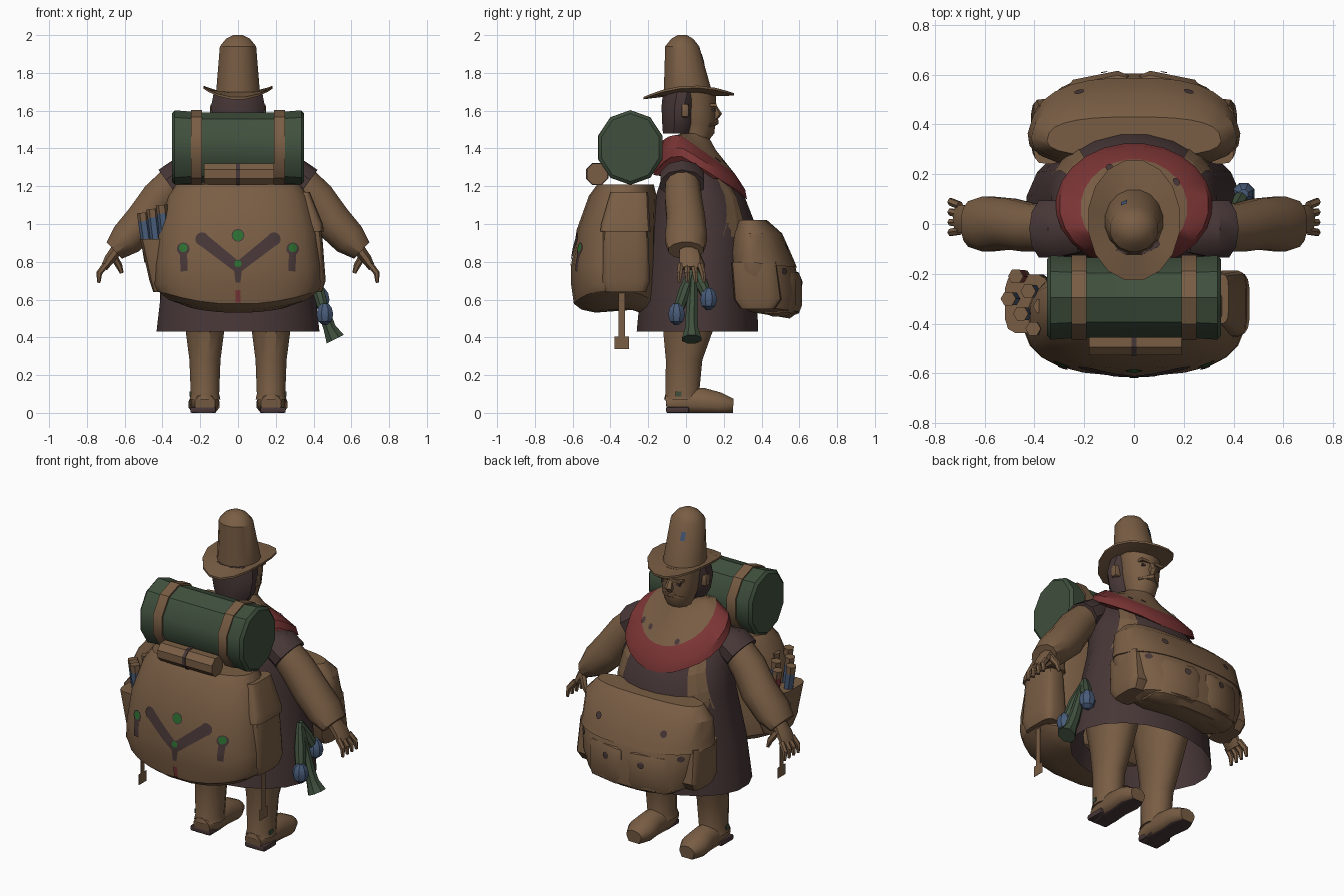
import bpy, bmesh, math
from mathutils import Vector
from mathutils.bvhtree import BVHTree

if "Cube" in bpy.data.objects:
    bpy.data.objects.remove(bpy.data.objects["Cube"])


def material(name, *rgb):
    m = bpy.data.materials.new(name)
    m.use_nodes = True
    m.diffuse_color = (*rgb, 1)
    m.node_tree.nodes["Principled BSDF"].inputs["Base Color"].default_value = (*rgb, 1)
    return m


BROWN = material("leather brown", .19, .11, .058)
DARK = material("dark plum", .064, .038, .038)
RED = material("scarf red", .2, .035, .035)
GREEN = material("moss green", .05, .08, .047)
BLUE = material("slate blue", .065, .105, .19)
BRIGHT = material("button green", .025, .16, .03)
X, Y, Z = Vector((1, 0, 0)), Vector((0, 1, 0)), Vector((0, 0, 1))


def finish(name, bm, mats, angle=35):
    bmesh.ops.recalc_face_normals(bm, faces=bm.faces)
    me = bpy.data.meshes.new(name)
    bm.to_mesh(me)
    bm.free()
    for m in mats:
        me.materials.append(m)
    ob = bpy.data.objects.new(name, me)
    bpy.context.collection.objects.link(ob)
    bpy.ops.object.select_all(action="DESELECT")
    bpy.context.view_layer.objects.active = ob
    ob.select_set(True)
    bpy.ops.object.shade_smooth_by_angle(angle=math.radians(angle))
    return ob


def skin(name, rings, mats, bands=None):
    """Bridge rings of points; bands gives a material index per step."""
    bm = bmesh.new()
    loops = [[bm.verts.new(p) for p in r] for r in rings]
    n = len(loops[0])
    for k, (a, b) in enumerate(zip(loops, loops[1:])):
        for i in range(n):
            j = (i + 1) % n
            f = bm.faces.new((a[i], a[j], b[j], b[i]))
            f.material_index = bands[k] if bands else 0
    bm.faces.new(loops[0]).material_index = bands[0] if bands else 0
    bm.faces.new(loops[-1]).material_index = bands[-1] if bands else 0
    return finish(name, bm, mats)


def unit(n, p=2):
    for i in range(n):
        a = 2 * math.pi * (i + .5) / n
        c, s = math.cos(a), math.sin(a)
        yield math.copysign(abs(c) ** (2 / p), c), math.copysign(abs(s) ** (2 / p), s)


def loft(name, mats, rings, n=16, p=2, bands=None, cx=0):
    """Upright body; each ring is z, centre y, x radius, y radius, tilt, x shift."""
    out = []
    for z, cy, rx, ry, *extra in rings:
        tilt, dx = (extra + [0, 0])[:2]
        out.append([(cx + dx + rx * c, cy + ry * s, z + tilt * s) for c, s in unit(n, p)])
    return skin(name, out, mats, bands)


def tube(name, mats, path, radii, ref=Y, n=10, bands=None):
    """Sweep along a path; each radius pair is (along ref, across ref)."""
    pts, out = [Vector(p) for p in path], []
    for i, q in enumerate(pts):
        d = (pts[min(i + 1, len(pts) - 1)] - pts[max(i - 1, 0)]).normalized()
        side = d.cross(ref).normalized()
        u = side.cross(d)
        a, b = radii[i] if isinstance(radii[i], tuple) else (radii[i], radii[i])
        out.append([q + u * a * c + side * b * s for c, s in unit(n)])
    return skin(name, out, mats, bands)


def box(name, mat, centre, size, bevel=0):
    bm = bmesh.new()
    bmesh.ops.create_cube(bm, size=1)
    for v in bm.verts:
        v.co = Vector(centre) + Vector([a * b for a, b in zip(v.co, size)])
    if bevel:
        bmesh.ops.bevel(bm, geom=bm.edges[:], offset=bevel, segments=2, affect="EDGES", profile=.5)
    return finish(name, bm, [mat])


def decal(name, mat, target, rows, side, lift):
    """Thin plate: rows of points projected along y onto a surface."""
    me = target.data
    tree = BVHTree.FromPolygons([v.co for v in me.vertices], [f.vertices[:] for f in me.polygons])
    bm = bmesh.new()
    grid = [[bm.verts.new((tree.ray_cast(p + Y * side * 2, -Y * side)[0] or p) + Y * side * lift) for p in r]
            for r in rows]
    for a, b in zip(grid, grid[1:]):
        for i in range(len(a) - 1):
            f = bm.faces.new((a[i], a[i + 1], b[i + 1], b[i]))
            f.normal_update()
            if f.normal.y * side < 0:
                f.normal_flip()
    me = bpy.data.meshes.new(name)
    bm.to_mesh(me)
    bm.free()
    me.materials.append(mat)
    bpy.context.collection.objects.link(bpy.data.objects.new(name, me))


def ribbon(name, mat, target, start, end, width, side, flare=1):
    a, b = Vector((start[0], 0, start[1])), Vector((end[0], 0, end[1]))
    off = (b - a).cross(Y).normalized() * width / 2
    decal(name, mat, target, [[a.lerp(b, k / 6) + off * t * (1 + (flare - 1) * k / 6) for t in (-1, 0, 1)]
                              for k in range(7)], side, .006)


def dot(name, mat, target, x, z, r, side, lift=.008):
    rows = []
    for k in range(7):
        a = math.pi * (k + .3) / 6.6
        rows.append([Vector((x + r * t * math.sin(a), 0, z + r * math.cos(a))) for t in (-1, 0, 1)])
    decal(name, mat, target, rows, side, lift)


# Robe hollow below the hem, scarf with a dipped front, collar
robe = loft("robe", [DARK], [(.72, .07, .37, .28), (.43, .06, .437, .325), (.7, .07, .405, .31), (1, .09, .35, .28),
                             (1.14, .075, .335, .24), (1.28, .05, .285, .17), (1.33, .03, .22, .13)], 20)
scarf = loft("scarf_and_collar", [RED, BROWN], [(1.30, .075, .315, .25, -.155), (1.345, .075, .3, .24, -.15),
             (1.405, .065, .215, .195, -.14), (1.45, .03, .13, .13, -.06), (1.48, .02, .08, .09)],
             24, bands=[0, 0, 1, 1])
for v in scarf.data.vertices:
    v.co.z -= 6.5 * min(v.co.y, 0) ** 2 + .3 * max(v.co.y - .27, 0)
for x, z in ((.1, 1.33), (-.1, 1.3), (.17, 1.34)):
    dot("collar_stud", DARK, scarf, x, z, .014, 1)

# Head, hair and face
loft("head", [BROWN], [(1.43, .02, .09, .09), (1.48, .06, .08, .09), (1.53, .055, .1, .1),
                       (1.6, .05, .11, .11), (1.7, .04, .12, .12)], 14)
loft("hair", [DARK], [(1.48, -.045, .1, .08), (1.53, -.037, .13, .092), (1.62, -.035, .148, .098),
                      (1.7, -.02, .132, .105)], 12)
tube("nose", [BROWN], [(0, .14, 1.64), (0, .165, 1.58), (0, .15, 1.555)], [.012, .026, .015], X, 6)
tube("moustache", [BROWN], [(-.07, .12, 1.52), (0, .155, 1.54), (.07, .12, 1.52)], [.008, .02, .008], Y, 6)
for s, tag in ((1, "left"), (-1, "right")):
    box(tag + "_ear", BROWN, (s * .122, -.005, 1.6), (.05, .04, .07), .01)
    box(tag + "_eye", DARK, (s * .045, .141, 1.605), (.035, .02, .014))
    box(tag + "_brow", BROWN, (s * .047, .141, 1.63), (.06, .04, .016))

# Hat with the brim curled up at the sides
hat = loft("hat", [BROWN], [(1.675, .01, .1, .11), (1.668, .015, .187, .245, .01), (1.68, .015, .187, .245, .01),
           (1.7, .01, .118, .13), (1.94, -.02, .098, .092), (1.98, -.02, .065, .06), (2, -.02, .025, .025)], 16)
for v in hat.data.vertices:
    if v.co.z < 1.695:
        v.co.z += 1.5 * v.co.x ** 2
ribbon("hat_patch", BLUE, hat, (-.04, 1.9), (-.04, 1.85), .025, 1)

for s, tag in ((1, "left"), (-1, "right")):
    # Arms with dark shoulder caps
    tube(tag + "_shoulder_cap", [DARK], [(s * .22, -.02, 1.27), (s * .31, -.02, 1.25), (s * .365, -.02, 1.21)],
         [(.1, .06), (.12, .095), (.12, .095)])
    tube(tag + "_sleeve", [BROWN], [(s * .31, -.02, 1.25), (s * .415, -.015, 1.14), (s * .495, 0, 1.02),
         (s * .59, 0, .92), (s * .655, 0, .86)], [.09, .1, .105, (.115, .095), (.095, .062)], n=12)
    tube(tag + "_palm", [BROWN], [(s * .63, .01, .88), (s * .68, .02, .815), (s * .71, .02, .765)],
         [(.05, .035), (.06, .03), (.06, .02)], n=8)
    for k in range(4):
        y = -.028 + k * .034
        tube(f"{tag}_finger_{k + 1}", [BROWN], [(s * .7, y, .785), (s * .735, y * 1.2, .74), (s * .737, y * 1.3, .69)],
             [.017, .016, .009], n=6)
    tube(tag + "_thumb", [BROWN], [(s * .66, .06, .83), (s * .63, .085, .78), (s * .615, .085, .74)],
         [.02, .018, .01], n=6)

    # Legs and shoes with dark soles
    loft(tag + "_leg", [BROWN], [(.07, -.02, .085, .1), (.1, -.02, .078, .092), (.28, -.01, .085, .1),
         (.43, .01, .105, .135), (.73, .03, .16, .2)], 12, cx=s * .175)
    shoe = tube(tag + "_shoe", [BROWN, DARK], [(s * .175, -.105, .05), (s * .175, -.02, .06), (s * .178, .09, .055),
                (s * .18, .18, .045), (s * .18, .25, .04)],
                [(.055, .05), (.075, .08), (.07, .08), (.085, .065), (.05, .035)], X, 12)
    for v in shoe.data.vertices:
        v.co.z = 0 if v.co.z < .022 else v.co.z
    for f in shoe.data.polygons:
        f.material_index = int(f.normal.z < -.6)
    box(tag + "_heel", DARK, (s * .185, -.045, .016), (.135, .12, .032), .008)
    box(tag + "_boot_rivet", GREEN, (s * .253, -.04, .1), (.008, .03, .025))

    # Shoulder strap, hanging tool
    ribbon(tag + "_strap", BROWN, robe, (s * .215, 1.25), (s * .285, .93), .065, 1, 1.5)
    box(tag + "_tool_handle", BROWN, (s * .41, -.34, .53), (.002, .035, .26))
    box(tag + "_tool_blade", BROWN, (s * .41, -.34, .372), (.002, .075, .065))

# Backpack with a sagging bottom
pack = loft("backpack", [BROWN], [(.53, -.36, .24, .12), (.545, -.37, .37, .185), (.575, -.38, .43, .215),
            (.68, -.385, .445, .225), (.78, -.385, .44, .225), (.97, -.37, .42, .21), (1.15, -.335, .37, .18),
            (1.21, -.32, .33, .15)], 24, 2.5)
for v in pack.data.vertices:
    if v.co.z < .6:
        v.co.z += .4 * v.co.x ** 2
loft("pack_side_pocket", [BROWN], [(.64, -.32, .06, .11), (.7, -.32, .08, .13), (.96, -.32, .06, .12)],
     16, 4, cx=.385)
loft("pack_side_flap", [BROWN], [(.96, -.32, .07, .135), (1.0, -.32, .065, .13), (1.17, -.3, .04, .1, 0, -.045)],
     16, 4, cx=.385)
for s in (1, -1):
    ribbon("pack_chevron", DARK, pack, (0, .77), (s * .19, .92), .055, -1, 1.2)
    dot("chevron_end", DARK, pack, s * .19, .92, .036, -1, .006)
    ribbon("pack_buckle_strap", DARK, pack, (s * .29, .87), (s * .285, .75), .038, -1)
    dot("buckle", DARK, pack, s * .29, .868, .034, -1, .007)
    dot("buckle_button", BRIGHT, pack, s * .29, .874, .023, -1, .0095)
ribbon("chevron_tail", DARK, pack, (0, .79), (0, .69), .05, -1, .5)
ribbon("pack_tab", RED, pack, (0, .65), (0, .585), .026, -1)
dot("upper_button_rim", DARK, pack, 0, .94, .034, -1, .006)
dot("upper_button", BRIGHT, pack, 0, .94, .029, -1)
dot("lower_button", BRIGHT, pack, 0, .79, .019, -1, .0095)

# Bedroll with two straps and a small roll below it
ends = (-.35, -.335, -.2, .2, .335, .35)
tube("bedroll", [GREEN], [(x, -.295, 1.405) for x in ends],
     [(.16, .18), (.178, .197), (.168, .186), (.168, .186), (.178, .197), (.16, .18)], n=10)
for s in (1, -1):
    tube("bedroll_strap", [BROWN], [(s * .19, -.295, 1.405), (s * .25, -.295, 1.405)], [(.18, .198)] * 2, n=10)
tube("small_roll", [BROWN], [(-.18, -.47, 1.265), (.19, -.47, 1.265)], [.06] * 2, n=8)
tube("small_roll_strap", [DARK], [(-.01, -.47, 1.265), (.01, -.47, 1.265)], [.064] * 2, n=8)

# Scroll holder and scrolls
loft("scroll_holder", [BROWN], [(.64, -.32, .05, .1), (.7, -.32, .07, .12), (.92, -.32, .09, .12, 0, -.03)],
     12, 4, cx=-.4)
for k in range(6):
    x, y, top = -.4 - .05 * (k % 3) + .03 * (k // 3), -.42 + .06 * (k % 3) + .09 * (k // 3), 1.1 - .02 * (k % 3)
    tube(f"scroll_{k + 1}", [BROWN, RED if k == 5 else BLUE],
         [(x + .03, y, .8), (x + .015, y, .91), (x, y, top - .045), (x - .005, y, top)],
         [.026, .029, .029, .031], n=6, bands=[0, 1, 0])

# Front satchel: body and flap narrowing forward, pockets and studs
bag = loft("satchel", [BROWN], [(.52, .43, .28, .12, -.02), (.56, .43, .38, .17, -.025), (.64, .42, .42, .185),
           (.78, .4, .44, .18), (.95, .37, .43, .12), (1.0, .35, .36, .09)], 24, 2.7)
flap = loft("satchel_flap", [BROWN], [(.79, .405, .45, .183, -.02), (.83, .395, .44, .177, -.02),
                                      (.95, .375, .43, .135), (1.02, .35, .36, .08)], 24, 2.7)
for part in (bag, flap):
    for v in part.data.vertices:
        v.co.x *= 1 - .7 * max(v.co.y - .3, 0)
for s, tag in ((1, "left"), (-1, "right")):
    pocket = box(tag + "_satchel_pocket", BROWN, (s * .155, .525, .635), (.3, .18, .25), .06)
    for v in pocket.data.vertices:
        v.co.y -= .8 * max(abs(v.co.x) - .2, 0)
    loft(tag + "_satchel_side_pocket", [BROWN], [(.55, .38, .06, .09), (.6, .38, .075, .125), (.8, .36, .065, .12)],
         14, 4, cx=s * .34)
    dot(tag + "_pocket_stud", DARK, pocket, s * .12, .69, .02, 1)
    dot(tag + "_flap_stud", DARK, flap, s * .22, .88, .02, 1)
    dot(tag + "_corner_stud", DARK, bag, s * .33, .75, .018, 1)

# Green flasks and blue gourds at the hip
start = (.39, .04, .78)
tube("hip_horn", [GREEN], [start, (.46, .03, .52), (.485, .03, .45), (.515, .03, .39)], [.02, .034, .036, .055], n=8)
for k, end in enumerate([(.46, -.05, .52), (.44, .12, .6)]):
    a, b = Vector(start), Vector(end)
    tube(f"gourd_stem_{k + 1}", [GREEN], [a, a.lerp(b, .5), b], [.018, .034, .028], n=8)
    tube(f"gourd_{k + 1}", [BLUE], [b + Z * h for h in (.06, .035, 0, -.035, -.055)], [.02, .04, .048, .038, .012], n=8)
